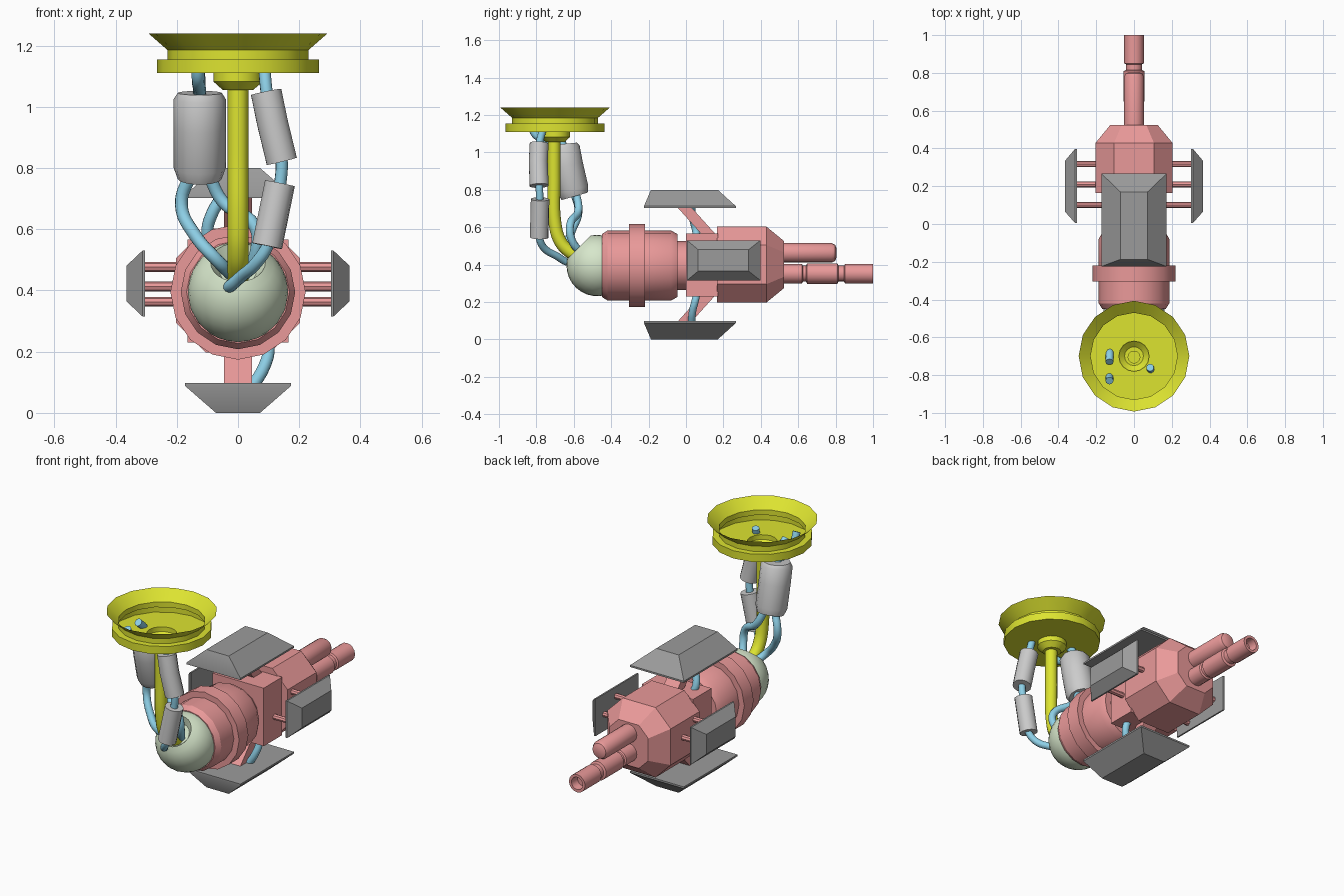
import bpy, bmesh
from math import sin, cos, pi, radians
from mathutils import Vector

if "Cube" in bpy.data.objects:
    bpy.data.objects.remove(bpy.data.objects["Cube"])


def material(name, rgb):
    m = bpy.data.materials.new(name)
    m.diffuse_color = (*rgb, 1)
    m.use_nodes = True
    m.node_tree.nodes["Principled BSDF"].inputs["Base Color"].default_value = m.diffuse_color
    return m


YELLOW = material("yellow", (0.72, 0.77, 0.03))
RED = material("red", (0.82, 0.32, 0.32))
GREEN = material("pale_green", (0.68, 0.80, 0.60))
BLUE = material("blue", (0.27, 0.63, 0.80))
DARK = material("dark_grey", (0.33, 0.33, 0.33))
LIGHT = material("light_grey", (0.6, 0.6, 0.6))


def smooth(ob, angle=30):
    bpy.ops.object.select_all(action='DESELECT')
    ob.select_set(True)
    bpy.context.view_layer.objects.active = ob
    bpy.ops.object.shade_smooth_by_angle(angle=radians(angle))


def loft(name, rings, mat, cap_start=True, cap_end=True):
    """Skin a list of equal-sized point rings."""
    bm = bmesh.new()
    vs = [[bm.verts.new(p) for p in ring] for ring in rings]
    n = len(vs[0])
    for a, b in zip(vs, vs[1:]):
        for i in range(n):
            j = (i + 1) % n
            bm.faces.new((a[i], a[j], b[j], b[i]))
    if cap_start:
        bm.faces.new(vs[0][::-1])
    if cap_end:
        bm.faces.new(vs[-1])
    bmesh.ops.recalc_face_normals(bm, faces=bm.faces)
    me = bpy.data.meshes.new(name)
    bm.to_mesh(me)
    bm.free()
    me.materials.append(mat)
    ob = bpy.data.objects.new(name, me)
    bpy.context.collection.objects.link(ob)
    smooth(ob)
    return ob


def lathe(name, profile, origin, axis, mat, n=16, **caps):
    """Revolve (radius, distance) pairs around an axis."""
    q = Vector((0, 0, 1)).rotation_difference(Vector(axis))
    o = Vector(origin)
    rings = [[o + q @ Vector((r * cos(2 * pi * i / n), r * sin(2 * pi * i / n), t))
              for i in range(n)] for r, t in profile]
    return loft(name, rings, mat, **caps)


def tube(name, pts, r, mat, radii=None, kind='BEZIER'):
    """Round tube through points."""
    cu = bpy.data.curves.new(name, 'CURVE')
    cu.dimensions = '3D'
    cu.bevel_depth = r
    cu.bevel_resolution = 4
    cu.resolution_u = 6
    cu.use_fill_caps = True
    sp = cu.splines.new(kind)
    data = sp.bezier_points if kind == 'BEZIER' else sp.points
    data.add(len(pts) - 1)
    for i, p in enumerate(pts):
        if kind == 'BEZIER':
            data[i].co = p
            data[i].handle_left_type = data[i].handle_right_type = 'AUTO'
        else:
            data[i].co = (*p, 1)
        data[i].radius = radii[i] if radii else 1
    cu.materials.append(mat)
    ob = bpy.data.objects.new(name, cu)
    bpy.context.collection.objects.link(ob)
    bpy.ops.object.select_all(action='DESELECT')
    ob.select_set(True)
    bpy.context.view_layer.objects.active = ob
    bpy.ops.object.convert(target='MESH')
    smooth(bpy.context.object, 40)


def rect(a0, a1, b0, b1):
    return [(a0, b0), (a1, b0), (a1, b1), (a0, b1)]


# Ceiling mount, open at the top, and its bent pole
lathe("ceiling_mount", [(.293, 1.24), (.23, 1.185), (.23, 1.155), (.265, 1.155), (.265, 1.11),
      (.08, 1.11), (.08, 1.082), (.05, 1.055), (.034, 1.055)], (0, -.70, 0), (0, 0, 1), YELLOW,
      cap_start=False)
tube("mount_pole", [(0, -.705, 1.07), (0, -.705, .85), (0, -.70, .62), (0, -.675, .53),
     (0, -.63, .475), (0, -.55, .43)], .034, YELLOW)

# Ball joint with a dished socket facing up and forwards
R = .164
ball = [(.02, .085), (.06, .095), (R * sin(.58), R * cos(.58))]
ball += [(R * sin(a), R * cos(a)) for a in (.58 + (3.05 - .58) * k / 12 for k in range(1, 13))]
lathe("ball_joint", ball, (0, -.475, .395), (0, -1, 1), GREEN, n=24)

# Rear collar with raised ring, then the neck
lathe("rear_collar", [(.15, -.45), (.168, -.45), (.187, -.42), (.187, -.305), (.221, -.305),
      (.221, -.22), (.187, -.22), (.187, -.08), (.168, -.045), (.13, -.045), (.13, .01)],
      (0, 0, .395), (0, 1, 0), RED)

# Square mid block and chamfered front housing
loft("mid_block", [[(x, y, z) for x, z in rect(-.165, .165, .23, .567)] for y in (0, .17)], RED)


def octagon(y, h, c):
    return [(x, y, .40 + z) for x, z in
            ((h, -c), (h, c), (c, h), (-c, h), (-h, c), (-h, -c), (-c, -h), (c, -h))]


loft("front_housing", [octagon(.165, .203, .105), octagon(.43, .203, .105),
                       octagon(.525, .125, .065)], RED)

# Barrels
lathe("lower_barrel", [(.052, .51), (.052, .62), (.043, .625), (.043, .642), (.055, .648),
      (.055, .81), (.042, .815), (.042, .845), (.052, .85), (.052, 1.0), (.036, 1.0),
      (.032, .95)], (0, 0, .352), (0, 1, 0), RED)
lathe("upper_barrel", [(.052, .51), (.052, .78), (.043, .797), (.025, .805)],
      (0, 0, .463), (0, 1, 0), RED)


# Armour plates: thin lip, then a sloped face to a smaller flat
def plate_profile(base, lip, top):
    return [(base, 0), (base, lip), (top, 1)]


for s, name in ((1, "top"), (-1, "bottom")):
    steps = [(rect(-.173, .173, -.225, .267), .302), (rect(-.173, .173, -.225, .267), .312),
             (rect(-.072, .072, -.187, .17), .4)]
    loft(name + "_armour", [[(x, y, .4 + s * d) for x, y in r] for r, d in steps], DARK)
    # Slanted strut carrying the plate
    loft(name + "_strut", [[(x, y, .4 + s * d) for x, y in rect(-.045, .045, y0, y0 + .075)]
                           for y0, d in ((-.045, .305), (.09, .155))], RED)
    # Short feed hose beside the strut
    tube(name + "_armour_hose", [(-s * .05, .03, .4 + s * .31), (-s * .085, .035, .4 + s * .25),
         (-s * .10, .05, .4 + s * .19), (-s * .085, .06, .4 + s * .14)], .02, BLUE)

for s, name in ((1, "right"), (-1, "left")):
    outer = rect(.005, .398, .315, .53)
    steps = [(outer, .303), (outer, .312), (rect(.065, .335, .365, .48), .365)]
    loft(name + "_armour", [[(s * d, y, z) for y, z in r] for r, d in steps], DARK)
    # Rods carrying the side plate
    for i, (y, z) in enumerate(((.10, .363), (.21, .477), (.317, .413))):
        lathe(f"{name}_rod_{i}", [(.016, .13), (.016, .31)], (0, y, z), (s, 0, 0), RED, n=8)

# Large canister, its two inlet hoses and two outlet hoses
tube("large_canister", [(-.125, -.655, 1.045), (-.125, -.653, 1.025), (-.125, -.635, .93),
     (-.125, -.605, .80), (-.125, -.595, .765)], .085, LIGHT, (.85, 1, 1, 1, .85), 'POLY')
tube("inlet_hose_front", [(-.13, -.83, 1.15), (-.13, -.80, 1.09), (-.125, -.70, 1.05),
     (-.125, -.65, 1.0)], .021, BLUE)
tube("inlet_hose_rear", [(-.13, -.73, 1.15), (-.128, -.68, 1.10), (-.125, -.65, 1.0)], .021, BLUE)
tube("outlet_hose_left", [(-.15, -.60, .79), (-.185, -.575, .68), (-.14, -.61, .58),
     (-.07, -.63, .50), (-.02, -.55, .45)], .021, BLUE)
tube("outlet_hose_right", [(-.10, -.59, .79), (-.05, -.575, .69), (.055, -.62, .61),
     (.06, -.61, .53), (.02, -.55, .45)], .021, BLUE)

# Slim hose with two inline canisters
tube("slim_hose", [(.085, -.76, 1.14), (.095, -.785, 1.04), (.142, -.785, .83), (.138, -.782, .75),
     (.098, -.785, .55), (.06, -.76, .49), (.01, -.69, .445), (-.03, -.62, .41),
     (-.02, -.55, .42)], .02, BLUE)
tube("upper_canister", [(.092, -.785, 1.048), (.112, -.79, .95), (.143, -.785, .822)],
     .052, LIGHT, kind='POLY')
tube("lower_canister", [(.137, -.78, .75), (.095, -.785, .545)], .05, LIGHT, kind='POLY')
